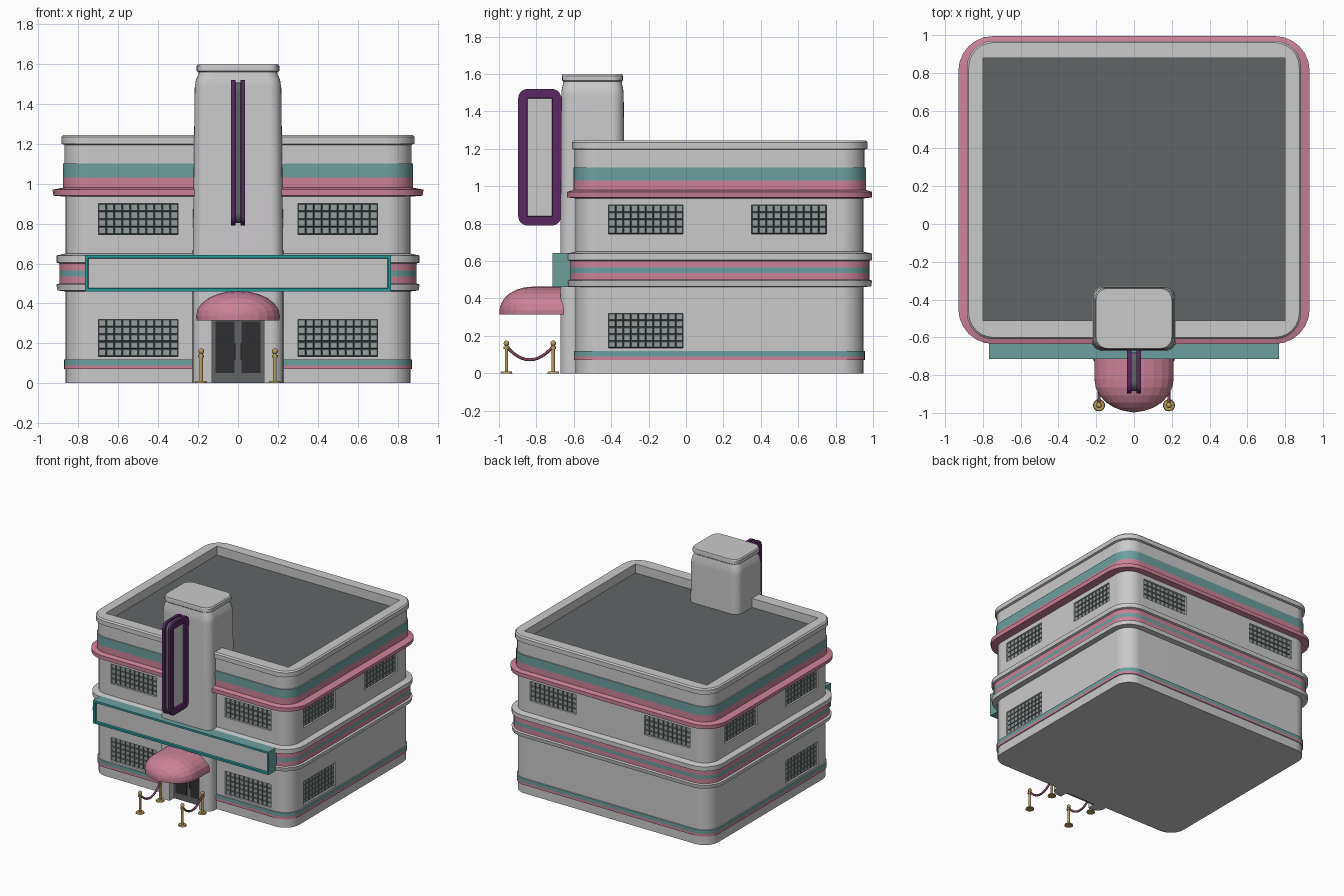
import bpy, bmesh, math
from mathutils import Matrix, Vector

cube = bpy.data.objects.get("Cube")
if cube:
    bpy.data.objects.remove(cube, do_unlink=True)


def material(name, *rgb):
    m = bpy.data.materials.new(name)
    m.use_nodes = True
    m.diffuse_color = (*rgb, 1)
    m.node_tree.nodes["Principled BSDF"].inputs["Base Color"].default_value = (*rgb, 1)
    return m


WHITE = material("off white plaster", .6, .59, .6)
PINK = material("dusty pink", .6, .22, .31)
TEAL = material("dull teal", .15, .35, .34)
BRIGHT = material("bright teal", .02, .32, .32)
PURPLE = material("deep purple", .1, .02, .12)
GOLD = material("brass", .5, .35, .11)
DARK = material("dark grey", .12, .13, .13)
GLASS = material("block glass", .3, .35, .35)
BLACK = material("door black", .03, .03, .032)
ROPE = material("rope plum", .22, .06, .11)


def finish(name, bm, mats, smooth=False):
    mesh = bpy.data.meshes.new(name)
    bm.to_mesh(mesh)
    bm.free()
    for m in mats:
        mesh.materials.append(m)
    ob = bpy.data.objects.new(name, mesh)
    bpy.context.collection.objects.link(ob)
    if smooth:
        bpy.ops.object.select_all(action='DESELECT')
        ob.select_set(True)
        bpy.context.view_layer.objects.active = ob
        bpy.ops.object.shade_smooth_by_angle(angle=math.radians(32))
        ob.modifiers.new("even_shading", 'WEIGHTED_NORMAL').keep_sharp = True
    return ob


def add_box(bm, lo, hi, matrix=Matrix()):
    lo, hi = Vector(lo), Vector(hi)
    local = Matrix.Translation((lo + hi) / 2) @ Matrix.Diagonal((*(hi - lo), 1))
    return bmesh.ops.create_cube(bm, size=1, matrix=matrix @ local)["verts"]


def box(name, lo, hi, mat):
    bm = bmesh.new()
    add_box(bm, lo, hi)
    return finish(name, bm, [mat])


def rounded(hx, hy, r, seg=6):
    """Corner-rounded rectangle as 2D points."""
    pts = []
    for k, (sx, sy) in enumerate([(1, 1), (-1, 1), (-1, -1), (1, -1)]):
        for i in range(seg + 1):
            a = math.pi / 2 * (k + i / seg)
            pts.append((sx * (hx - r) + r * math.cos(a), sy * (hy - r) + r * math.sin(a)))
    return pts


def loft(rings, strips=None, panel=None):
    """Skin closed rings; strips gives a slot per strip, panel insets both caps."""
    bm = bmesh.new()
    vs = [[bm.verts.new(p) for p in ring] for ring in rings]
    n = len(rings[0])
    for k in range(len(vs) - 1):
        for i in range(n):
            j = (i + 1) % n
            f = bm.faces.new((vs[k][i], vs[k][j], vs[k + 1][j], vs[k + 1][i]))
            f.material_index = strips[k] if strips else 0
    caps = [bm.faces.new(vs[0]), bm.faces.new(vs[-1])]
    bmesh.ops.recalc_face_normals(bm, faces=bm.faces)
    if panel:
        for f in caps:
            bmesh.ops.inset_region(bm, faces=[f], thickness=panel[0], depth=0)
            bmesh.ops.inset_region(bm, faces=[f], thickness=.002, depth=-panel[1])
            f.material_index = panel[2]
    return bm


def carve(ob, cutter):
    mod = ob.modifiers.new("carve", 'BOOLEAN')
    mod.object, mod.solver = cutter, 'EXACT'
    dg = bpy.context.evaluated_depsgraph_get()
    mesh = bpy.data.meshes.new_from_object(ob.evaluated_get(dg))
    ob.modifiers.clear()
    ob.data = mesh
    bpy.data.objects.remove(cutter, do_unlink=True)


def reshade(ob):
    bm = bmesh.new()
    bm.from_mesh(ob.data)
    mats, name = list(ob.data.materials), ob.name
    bpy.data.objects.remove(ob, do_unlink=True)
    return finish(name, bm, mats, True)


# Walls: one stacked profile (height, outward offset, colour slot above)
CY, HX, HY = .18, .865, .77
W, P, T = 0, 1, 2
profile = [(0, 0, W), (.07, 0, W), (.07, .008, P), (.09, .008, T), (.12, .008, W),
           (.12, 0, W), (.46, 0, W), (.465, .04, W), (.495, .045, W), (.5, .03, P),
           (.535, .03, T), (.565, .03, P), (.6, .03, W), (.605, .045, W), (.64, .045, W),
           (.65, 0, W), (.935, 0, P), (.94, .06, P), (.97, .065, P), (.98, .012, P),
           (1.03, .012, T), (1.1, .012, W), (1.1, .005, W), (1.195, .005, W),
           (1.2, .02, W), (1.235, .02, W), (1.245, .01, W)]
rings = [[(x, y + CY, z) for x, y in rounded(HX + o, HY + min(o, .045), .12 + o)]
         for z, o, _ in profile]
walls = finish("walls", loft(rings, [s for *_, s in profile]), [WHITE, PINK, TEAL])

# Glass block windows: side angle, wall distance, positions along wall, has ground floor
cut = bmesh.new()
add_box(cut, (-.8, -.51, 1.17), (.8, .88, 1.4))


def window(angle, dist, u, z0, z1, rows):
    turn = Matrix.Translation((0, CY, 0)) @ Matrix.Rotation(math.radians(angle), 4, 'Z')
    add_box(cut, (u - .2, -dist - .1, z0), (u + .2, -dist + .02, z1), turn)
    bm = bmesh.new()
    place = (turn @ Matrix.Translation((u, -dist + .015, (z0 + z1) / 2))
             @ Matrix.Rotation(math.pi / 2, 4, 'X') @ Matrix.Diagonal((.4, z1 - z0, 1, 1)))
    bmesh.ops.create_grid(bm, x_segments=10, y_segments=rows, size=.5, matrix=place)
    blocks = list(bm.faces)
    bmesh.ops.inset_individual(bm, faces=blocks, thickness=.006, depth=.006)
    for f in blocks:
        f.material_index = 1
    finish("block_window", bm, [DARK, GLASS])


for angle, dist, upper, lower in [(0, HY, (-.5, .5), (-.5, .5)), (180, HY, (-.5, .5), ()),
                                  (90, HX, (-.395, .37), (-.395,)),
                                  (-90, HX, (.395, -.37), (.395,))]:
    for u in upper:
        window(angle, dist, u, .745, .9, 4)
    for u in lower:
        window(angle, dist, u, .135, .32, 5)
carve(walls, finish("wall_cutter", cut, [WHITE]))
walls = reshade(walls)
box("roof_deck", (-.8, -.51, 1.165), (.8, .88, 1.174), DARK)

# Entrance tower with rounded shoulders and cap
tower_profile = [(0, 0), (.65, 0), (1.48, -.01), (1.52, -.016), (1.55, -.03), (1.56, -.03),
                 (1.565, -.02), (1.59, -.02), (1.6, -.027)]
tower = finish("tower", loft([[(x, y - .5, z) for x, y in rounded(.227 + o, .172 + o / 2, .06)]
                              for z, o in tower_profile]), [WHITE])
carve(tower, box("door_cutter", (-.13, -.8, -.1), (.13, -.6, .34), WHITE))
tower = reshade(tower)

# Double door
box("door_frame", (-.13, -.615, 0), (.13, -.598, .34), DARK)
for s in (-1, 1):
    box("door_panel", (s * .065 - .047, -.62, .05), (s * .065 + .047, -.614, .31), BLACK)
    box("door_handle", (s * .014 - .004, -.63, .12), (s * .014 + .004, -.614, .2), DARK)

# Wide marquee with a bright rim and white face
bm = bmesh.new()
add_box(bm, (-.768, -.715, .46), (.768, -.58, .642))
bm.normal_update()
front = min(bm.faces, key=lambda f: f.calc_center_median().y)
rim = bmesh.ops.inset_region(bm, faces=[front], thickness=.022, depth=0)["faces"]
lip = bmesh.ops.inset_region(bm, faces=[front], thickness=.003, depth=-.015)["faces"]
for f in rim + lip:
    f.material_index = 1
front.material_index = 2
finish("marquee", bm, [TEAL, BRIGHT, WHITE])

# Vertical blade sign
blade = [(-.036, 0), (-.014, 0), (-.012, -.012), (.012, -.012), (.014, 0), (.036, 0)]
rings = [[(x, a - .782, b + 1.155) for a, b in rounded(.115 + o, .365 + o, .05)]
         for x, o in blade]
finish("blade_sign", loft(rings, [0, 0, 1, 0, 0], (.048, .014, 2)),
       [PURPLE, DARK, WHITE], True)

# Domed awning
rings = []
for y, s in [(-.65, 1), (-.82, 1)] + [(-.82 - .175 * math.sin(a), math.cos(a))
                                      for a in (math.radians(15 * k) for k in range(1, 6))] \
        + [(-.997, .03)]:
    arch = [(s * .21 * math.cos(t), y, .338 + s * .125 * math.sin(t))
            for t in (math.pi * i / 12 for i in range(13))]
    rings.append([(s * .208, y, .315)] + arch + [(-s * .208, y, .315)])
finish("awning", loft(rings), [PINK])


# Rope barriers
def post(x, y):
    bm = bmesh.new()
    for r1, r2, z0, z1 in [(.032, .028, 0, .01), (.009, .009, .01, .15), (.015, .015, .13, .142)]:
        bmesh.ops.create_cone(bm, cap_ends=True, segments=16, radius1=r1, radius2=r2,
                              depth=z1 - z0, matrix=Matrix.Translation((x, y, (z0 + z1) / 2)))
    bmesh.ops.create_uvsphere(bm, u_segments=12, v_segments=8, radius=.015,
                              matrix=Matrix.Translation((x, y, .16)))
    finish("barrier_post", bm, [GOLD], True)


for x in (-.185, .185):
    post(x, -.96)
    post(x, -.71)
    curve = bpy.data.curves.new("barrier_rope", 'CURVE')
    curve.dimensions, curve.bevel_depth, curve.bevel_resolution = '3D', .008, 2
    line = curve.splines.new('POLY')
    line.points.add(12)
    for i, p in enumerate(line.points):
        t = i / 6 - 1
        p.co = (x, -.835 + .125 * t, .072 + .072 * t * t, 1)
    curve.materials.append(ROPE)
    bpy.context.collection.objects.link(bpy.data.objects.new("barrier_rope", curve))
